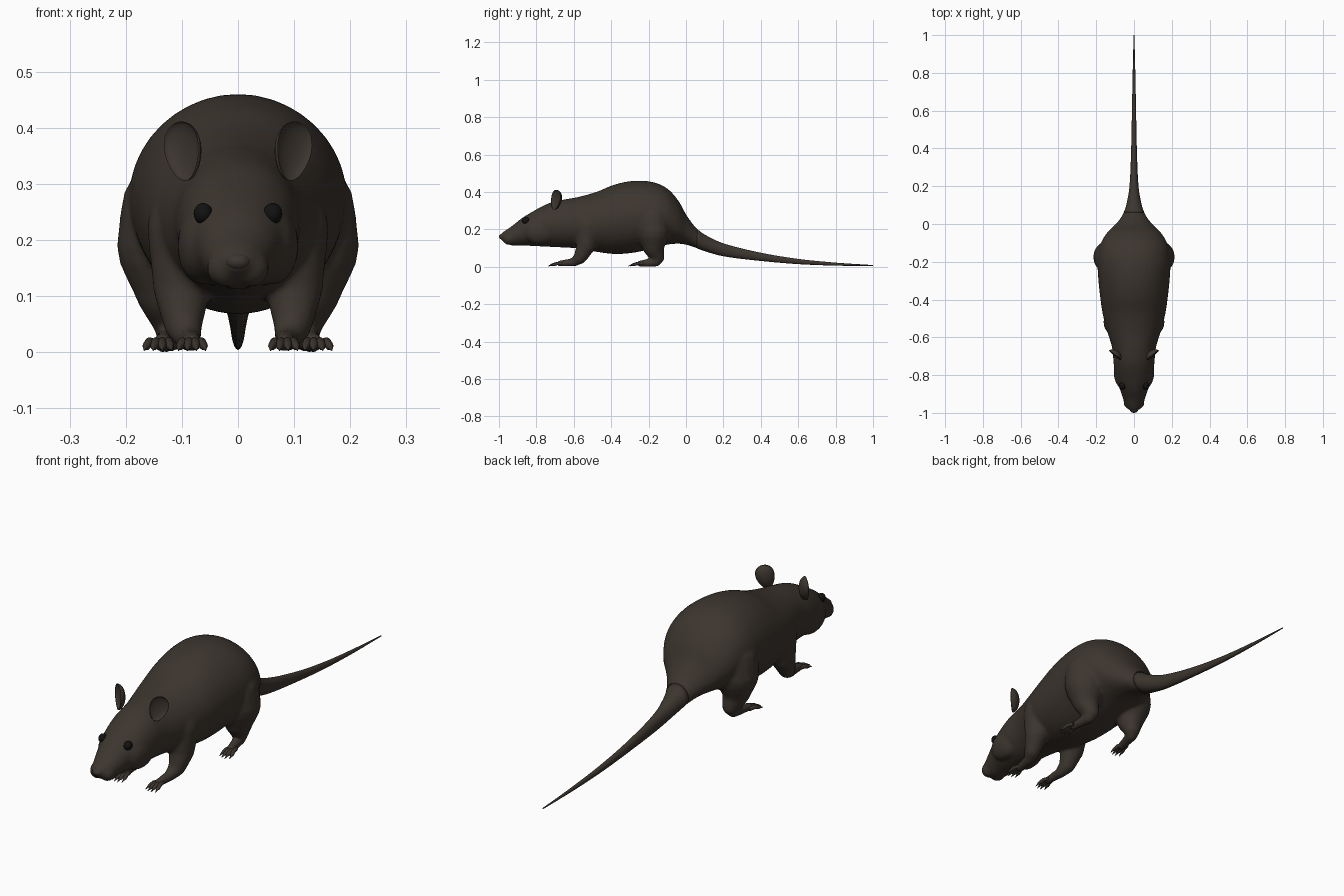
import bpy, bmesh, math
from mathutils import Vector, Matrix

if "Cube" in bpy.data.objects:
    bpy.data.objects.remove(bpy.data.objects["Cube"])


def material(name, rgb):
    m = bpy.data.materials.new(name)
    m.diffuse_color = (*rgb, 1)
    m.use_nodes = True
    m.node_tree.nodes["Principled BSDF"].inputs["Base Color"].default_value = m.diffuse_color
    return m


FUR = material("dark brown fur", (0.046, 0.036, 0.028))
BLACK = material("black eye", (0.006, 0.006, 0.006))

# Stations along the animal: y, top z, bottom z, half width
STATIONS = [
    (-0.995, 0.170, 0.148, 0.014), (-0.975, 0.188, 0.134, 0.034), (-0.93, 0.218, 0.113, 0.056),
    (-0.88, 0.258, 0.114, 0.073), (-0.82, 0.295, 0.111, 0.095), (-0.74, 0.337, 0.107, 0.108),
    (-0.66, 0.358, 0.103, 0.115), (-0.58, 0.372, 0.098, 0.138), (-0.48, 0.400, 0.080, 0.165),
    (-0.38, 0.440, 0.068, 0.180), (-0.28, 0.459, 0.075, 0.190), (-0.18, 0.453, 0.097, 0.193),
    (-0.10, 0.418, 0.118, 0.175), (-0.04, 0.352, 0.123, 0.138), (0.0, 0.280, 0.118, 0.096),
    (0.05, 0.212, 0.102, 0.060), (0.10, 0.172, 0.083, 0.041), (0.2, 0.125, 0.056, 0.024),
    (0.4, 0.075, 0.031, 0.015), (0.6, 0.042, 0.014, 0.011), (0.8, 0.022, 0.006, 0.007),
    (1.0, 0.009, 0.004, 0.002)]


def profile(y):
    """Smooth cubic interpolation of the station table."""
    n = len(STATIONS)
    i = max(k for k in range(n - 1) if STATIONS[k][0] <= y)
    a, b = STATIONS[i], STATIONS[i + 1]
    p, q = STATIONS[max(i - 1, 0)], STATIONS[min(i + 2, n - 1)]
    h = b[0] - a[0]
    t = (y - a[0]) / h
    out = []
    for c in (1, 2, 3):
        m0 = (b[c] - p[c]) / (b[0] - p[0]) * h
        m1 = (q[c] - a[c]) / (q[0] - a[0]) * h
        out.append((2*t**3 - 3*t*t + 1) * a[c] + (t**3 - 2*t*t + t) * m0
                   + (3*t*t - 2*t**3) * b[c] + (t**3 - t*t) * m1)
    return out


def loft(bm, y0, y1, steps, sides=40):
    rings = []
    for s in range(steps + 1):
        y = y0 + (y1 - y0) * s / steps
        top, bot, w = profile(y)
        ring = []
        for k in range(sides):
            a = 2 * math.pi * k / sides
            ring.append(bm.verts.new((w * math.cos(a), y,
                                      (top + bot) / 2 + (top - bot) / 2 * math.sin(a))))
        rings.append(ring)
    for r, q in zip(rings, rings[1:]):
        for k in range(sides):
            j = (k + 1) % sides
            bm.faces.new((r[k], r[j], q[j], q[k]))
    bm.faces.new(rings[0])
    bm.faces.new(rings[-1])
    bmesh.ops.recalc_face_normals(bm, faces=bm.faces)


def ball(bm, centre, radii, rot=None, seg=24):
    m = Matrix.Translation(centre) @ (rot or Matrix()) @ Matrix.Diagonal((*radii, 1))
    return bmesh.ops.create_uvsphere(bm, u_segments=seg, v_segments=seg // 2, radius=1, matrix=m)["verts"]


def limb(bm, joints, side):
    """Chain of overlapping balls; the remesh fuses them into one limb."""
    for a, b in zip(joints, joints[1:]):
        for s in range(9):
            x, y, z, r = Vector(a).lerp(Vector(b), s / 8)
            ball(bm, (side * x, y, z), (r, r, r), seg=16)


def finish(bm, name, mat):
    mesh = bpy.data.meshes.new(name)
    bm.to_mesh(mesh)
    bm.free()
    mesh.materials.append(mat)
    for p in mesh.polygons:
        p.use_smooth = True
    ob = bpy.data.objects.new(name, mesh)
    bpy.context.collection.objects.link(ob)
    return ob


# Body with head, shoulders, haunches and legs fused together
FRONT_LEG = [(0.085, -0.52, 0.22, 0.078), (0.10, -0.535, 0.115, 0.052), (0.098, -0.565, 0.05, 0.035),
             (0.088, -0.60, 0.024, 0.023), (0.082, -0.675, 0.017, 0.017)]
HIND_LEG = [(0.112, -0.18, 0.25, 0.098), (0.127, -0.175, 0.19, 0.09), (0.125, -0.175, 0.105, 0.056),
            (0.115, -0.15, 0.052, 0.036), (0.12, -0.16, 0.024, 0.024), (0.135, -0.245, 0.017, 0.018)]
bm = bmesh.new()
loft(bm, -0.995, 0.12, 90)
for side in (-1, 1):
    limb(bm, FRONT_LEG, side)
    limb(bm, HIND_LEG, side)
    # cheek and whisker pad
    ball(bm, (side * 0.062, -0.78, 0.19), (0.046, 0.09, 0.07))
    ball(bm, (side * 0.022, -0.945, 0.15), (0.034, 0.035, 0.034))
body = finish(bm, "body", FUR)
mod = body.modifiers.new("fuse", "REMESH")
mod.mode = "VOXEL"
mod.voxel_size = 0.0075
mod.use_smooth_shade = True
mod = body.modifiers.new("soften", "SMOOTH")
mod.factor = 0.5
mod.iterations = 6

# Tail continues the body profile
bm = bmesh.new()
loft(bm, 0.06, 1.0, 60, 24)
finish(bm, "tail", FUR)

# Nose tip
bm = bmesh.new()
ball(bm, (0, -0.982, 0.161), (0.022, 0.018, 0.015))
finish(bm, "nose", FUR)

for side, label in ((-1, "right"), (1, "left")):
    # Ear: flattened ball whose front half is folded inwards to make a cup
    bm = bmesh.new()
    verts = ball(bm, (0, 0, 0), (1, 1, 1), seg=32)
    for v in verts:
        if v.co.z > 0:
            v.co.z *= -0.5
        v.co.x *= 0.95 + 0.2 * v.co.y
    face = Vector((side * 0.62, -0.78, 0.05)).normalized()
    up = Vector((side * 0.22, 0.12, 1))
    across = up.cross(face).normalized()
    up = face.cross(across)
    rot = Matrix((across, up, face)).transposed().to_4x4()
    bm.transform(Matrix.Translation((side * 0.100, -0.698, 0.358)) @ rot
                 @ Matrix.Diagonal((0.040, 0.054, 0.030, 1)))
    finish(bm, label + "_ear", FUR)

    # Eye
    bm = bmesh.new()
    ball(bm, (side * 0.062, -0.857, 0.247), (0.017, 0.02, 0.019))
    finish(bm, label + "_eye", BLACK)

    # Toes with pointed claws, fanned out from each foot
    for foot, (x, y), spread, lean in (("front", (0.082, -0.675), 0.014, 0.0),
                                       ("hind", (0.136, -0.245), 0.014, 0.006)):
        cu = bpy.data.curves.new(label + "_" + foot + "_toes", "CURVE")
        cu.dimensions = "3D"
        cu.bevel_depth = 1
        cu.bevel_resolution = 3
        cu.use_fill_caps = True
        for k in (-1.5, -0.5, 0.5, 1.5):
            back = 0.008 * abs(k)
            sp = cu.splines.new("POLY")
            path = [(0.5, 0.012, 0.016, 0.008), (0.8, -0.02, 0.018, 0.0085), (1.0, -0.042, 0.011, 0.0075),
                    (1.08, -0.052, 0.009, 0.0045), (1.15, -0.068, 0.003, 0.0008)]
            sp.points.add(len(path) - 1)
            for p, (f, dy, z, r) in zip(sp.points, path):
                p.co = (side * (x + k * spread * f + lean * f), y + dy + back * f, z, 1)
                p.radius = r
            sp.use_smooth = True
        cu.materials.append(FUR)
        ob = bpy.data.objects.new(cu.name, cu)
        bpy.context.collection.objects.link(ob)
        bpy.ops.object.select_all(action="DESELECT")
        ob.select_set(True)
        bpy.context.view_layer.objects.active = ob
        bpy.ops.object.convert(target="MESH")
